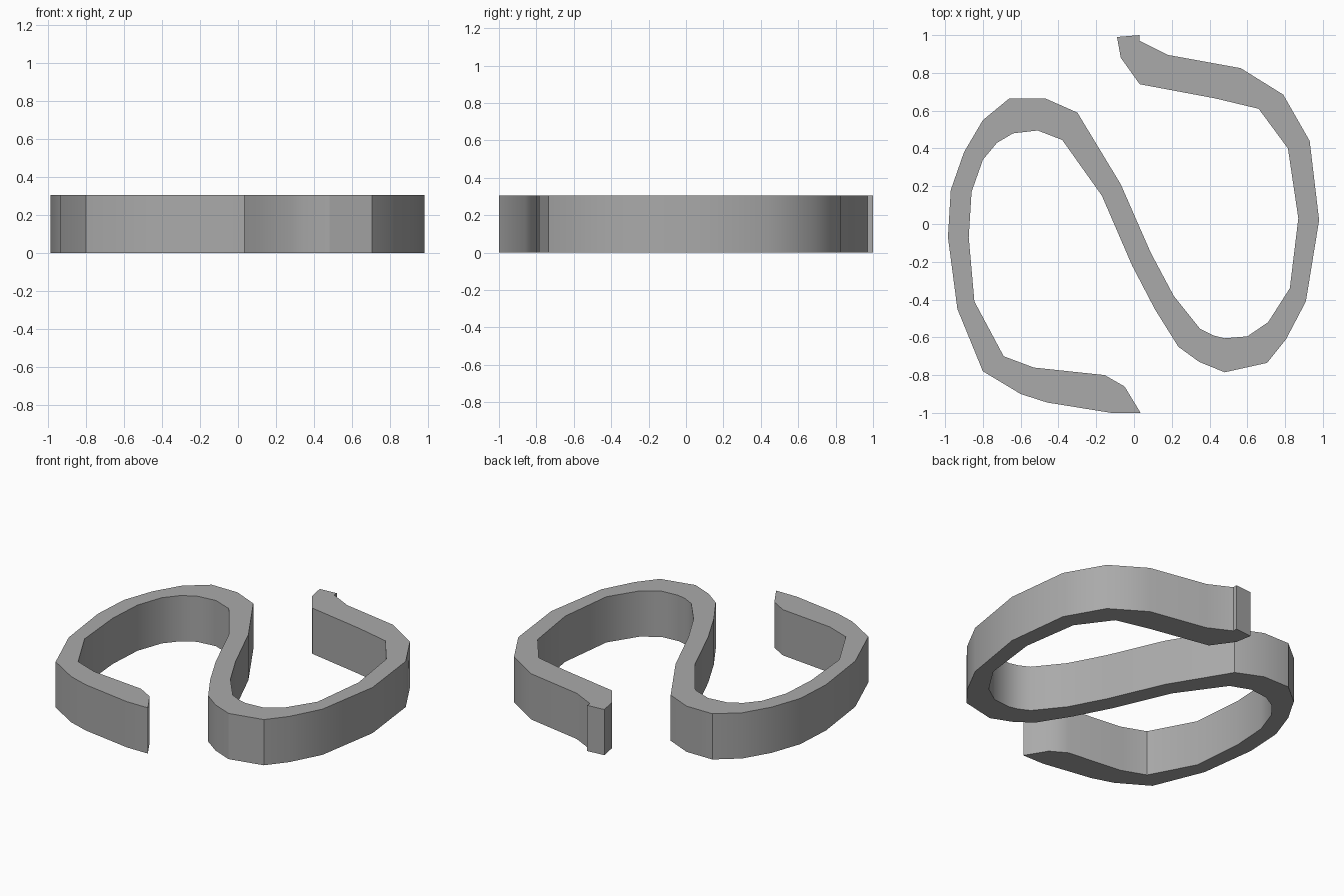
import bpy
import bmesh

default_cube = bpy.data.objects.get("Cube")
if default_cube:
    bpy.data.objects.remove(default_cube, do_unlink=True)

HEIGHT = 0.305

# One edge of the winding band, from the back tip to the front tip
first_edge = [
    (-.09, .99), (-.07, .88), (.03, .74), (.43, .665), (.66, .61), (.815, .4),
    (.87, .03), (.825, -.34), (.71, -.52), (.6, -.595), (.48, -.605),
    (.42, -.59), (.35, -.555), (.21, -.38), (.09, -.155), (-.07, .21),
    (-.3, .59), (-.47, .665), (-.66, .665), (-.8, .55), (-.9, .38),
    (-.97, .18), (-.985, -.07), (-.935, -.45), (-.8, -.78), (-.6, -.9),
    (-.46, -.945), (-.12, -1), (.035, -1),
]

# The opposite edge, returning from the front tip to the back tip
second_edge = [
    (-.05, -.86), (-.155, -.8), (-.53, -.76), (-.69, -.7), (-.845, -.41),
    (-.875, -.07), (-.86, .17), (-.8, .34), (-.725, .43), (-.64, .48),
    (-.51, .495), (-.38, .445), (-.17, .15), (-.01, -.22), (.11, -.45),
    (.235, -.65), (.345, -.73), (.48, -.785), (.705, -.735), (.805, -.61),
    (.91, -.41), (.98, .02), (.93, .44), (.79, .685), (.565, .825),
    (.18, .895), (.03, .97), (.03, 1),
]


def make_material(name, color):
    material = bpy.data.materials.new(name)
    material.use_nodes = True
    material.diffuse_color = color
    shader = next(n for n in material.node_tree.nodes if n.type == "BSDF_PRINCIPLED")
    shader.inputs["Base Color"].default_value = color
    return material


def extrude_outline(name, outline, height, material):
    """Raise a flat closed outline into a solid standing on the ground."""
    bm = bmesh.new()
    base = bm.faces.new([bm.verts.new((x, y, 0)) for x, y in outline])
    raised = bmesh.ops.extrude_face_region(bm, geom=[base], use_keep_orig=True)
    top_verts = [g for g in raised["geom"] if isinstance(g, bmesh.types.BMVert)]
    bmesh.ops.translate(bm, verts=top_verts, vec=(0, 0, height))
    # Cut the concave caps into clean triangles
    caps = [f for f in bm.faces if len(f.verts) > 4]
    bmesh.ops.triangulate(bm, faces=caps, ngon_method="BEAUTY")
    bmesh.ops.recalc_face_normals(bm, faces=bm.faces)
    mesh = bpy.data.meshes.new(name)
    bm.to_mesh(mesh)
    bm.free()
    mesh.materials.append(material)
    obj = bpy.data.objects.new(name, mesh)
    bpy.context.collection.objects.link(obj)
    return obj


# Winding band with softly shaded walls and crisp rims
grey = make_material("plain grey", (0.4, 0.4, 0.4, 1))
band = extrude_outline("curved_band", first_edge + second_edge, HEIGHT, grey)
bpy.ops.object.select_all(action="DESELECT")
band.select_set(True)
bpy.context.view_layer.objects.active = band
bpy.ops.object.shade_smooth_by_angle(angle=0.52)
